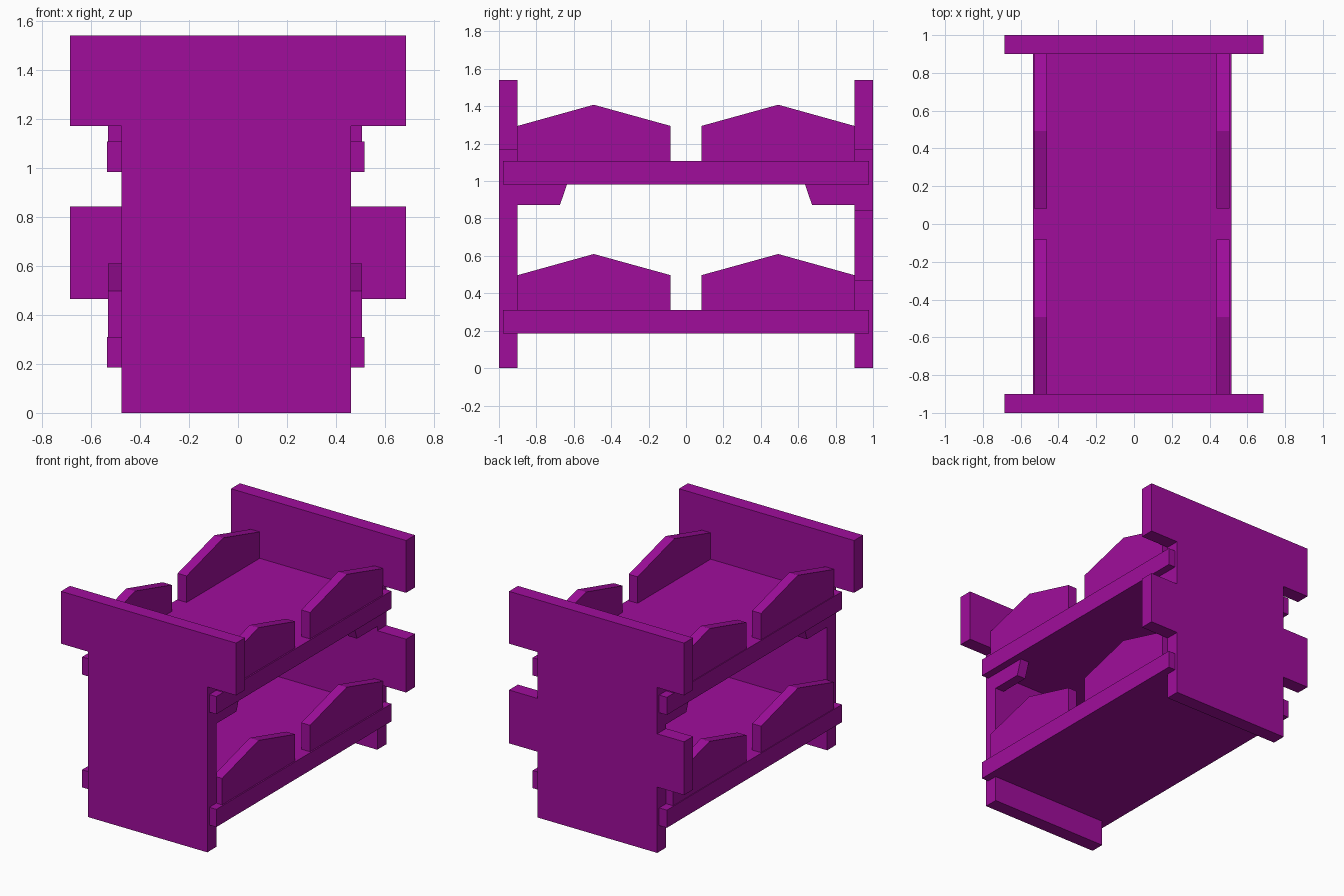
import bpy
import bmesh
from mathutils import Vector

cube = bpy.data.objects.get("Cube")
if cube:
    bpy.data.objects.remove(cube, do_unlink=True)

# Single purple paint
purple = bpy.data.materials.new("purple_paint")
purple.use_nodes = True
colour = (0.35, 0.004, 0.33, 1)
purple.diffuse_color = colour
purple.node_tree.nodes["Principled BSDF"].inputs["Base Color"].default_value = colour


def plank(name, outline, axis, start, end):
    """Extrude an outline along x (outline is y, z) or y (outline is x, z)."""
    bm = bmesh.new()
    if axis == "x":
        points = [(start, a, z) for a, z in outline]
        push = Vector((end - start, 0, 0))
    else:
        points = [(a, start, z) for a, z in outline]
        push = Vector((0, end - start, 0))
    face = bm.faces.new([bm.verts.new(p) for p in points])
    new = bmesh.ops.extrude_face_region(bm, geom=[face])["geom"]
    bmesh.ops.translate(bm, vec=push, verts=[v for v in new if isinstance(v, bmesh.types.BMVert)])
    bmesh.ops.recalc_face_normals(bm, faces=bm.faces)
    mesh = bpy.data.meshes.new(name)
    bm.to_mesh(mesh)
    bm.free()
    mesh.materials.append(purple)
    obj = bpy.data.objects.new(name, mesh)
    bpy.context.collection.objects.link(obj)
    return obj


L, R, W = -0.475, 0.46, 0.685   # post edges and wing reach
TOP, WING = 1.54, 1.17

# End boards: plain T at the front, extra middle wings at the back
plank("front_board", [(L, 0), (R, 0), (R, WING), (W, WING), (W, TOP),
                      (-W, TOP), (-W, WING), (L, WING)], "y", -1, -0.9)
low, high = 0.465, 0.842
plank("back_board", [(L, 0), (R, 0), (R, low), (W, low), (W, high), (R, high),
                     (R, WING), (W, WING), (W, TOP), (-W, TOP), (-W, WING),
                     (L, WING), (L, high), (-W, high), (-W, low), (L, low)],
      "y", 0.9, 1)

# Bunks with peaked guards on both sides
sides = {"right": (-0.53, -0.46), "left": (0.437, 0.506)}
for level, z in (("lower", 0.31), ("upper", 1.108)):
    plank(level + "_bunk", [(-0.978, z - 0.125), (0.978, z - 0.125),
                            (0.978, z), (-0.978, z)], "x", -0.535, 0.515)
    for side, (x0, x1) in sides.items():
        for end, s in (("front", -1), ("back", 1)):
            guard = [(0.083, z), (0.9, z), (0.9, z + 0.187),
                     (0.493, z + 0.3), (0.083, z + 0.187)]
            plank(f"{level}_{side}_{end}_guard", [(s * y, h) for y, h in guard], "x", x0, x1)

# Brackets under the upper bunk
for side, (x0, x1) in {"right": (L, -0.405), "left": (0.39, R)}.items():
    for end, s in (("front", -1), ("back", 1)):
        shape = [(0.9, 0.872), (0.674, 0.872), (0.636, 0.983), (0.9, 0.983)]
        plank(f"{side}_{end}_bracket", [(s * y, h) for y, h in shape], "x", x0, x1)
